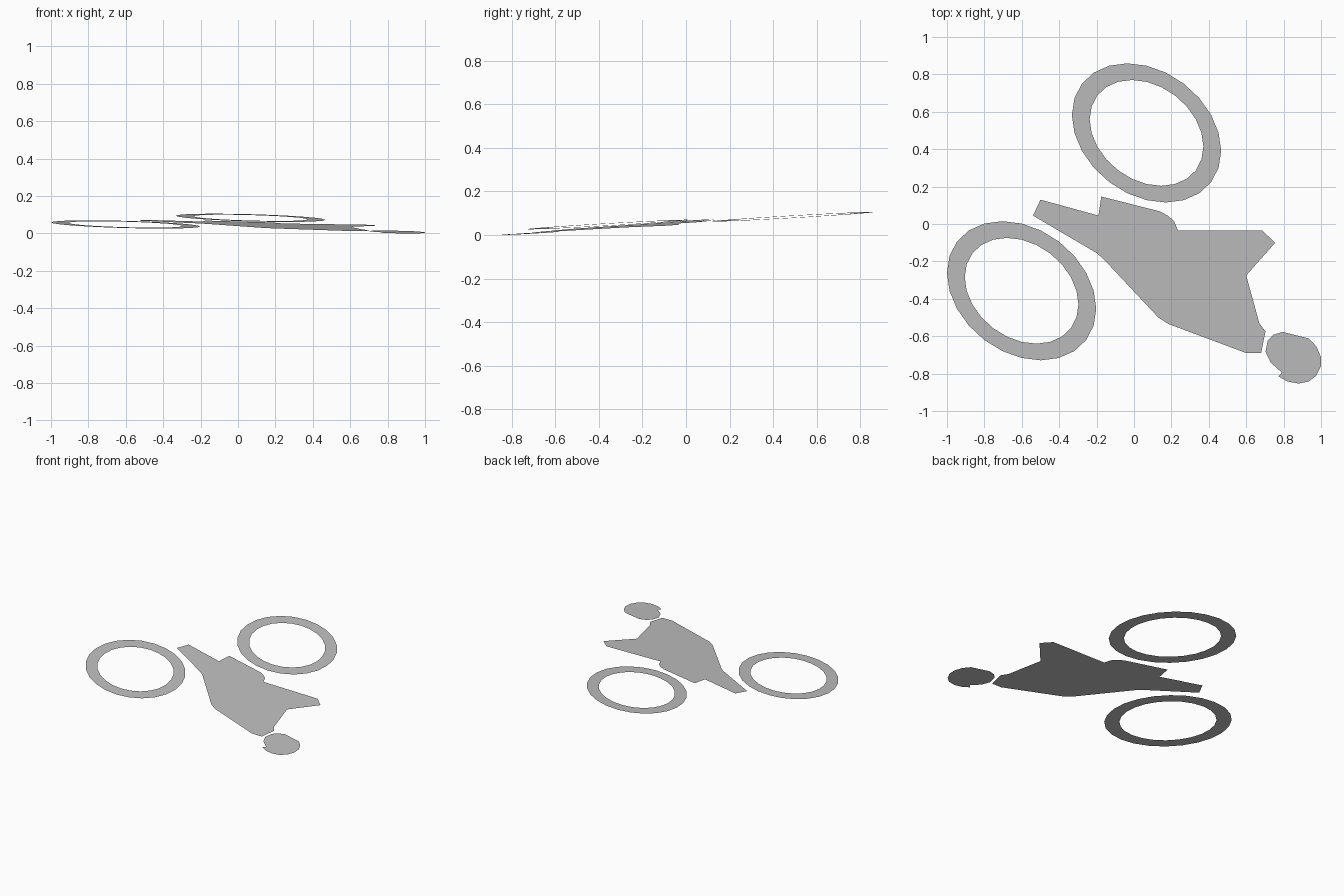
import bpy, bmesh
from math import cos, pi, radians

cube = bpy.data.objects.get("Cube")
if cube:
    bpy.data.objects.remove(cube, do_unlink=True)

grey = bpy.data.materials.new("plain grey")
grey.use_nodes = True
colour = (0.52, 0.52, 0.52, 1)
grey.diffuse_color = colour
grey.node_tree.nodes["Principled BSDF"].inputs["Base Color"].default_value = colour


def on_sheet(x, y):
    """Lift a plan point onto the gently tilted sheet."""
    return (x, y, 0.0585 - 0.0145 * x + 0.0535 * y)


def finish(name, bm):
    bm.normal_update()
    for face in bm.faces:
        if face.normal.z < 0:
            face.normal_flip()
    mesh = bpy.data.meshes.new(name)
    bm.to_mesh(mesh)
    bm.free()
    mesh.materials.append(grey)
    obj = bpy.data.objects.new(name, mesh)
    bpy.context.collection.objects.link(obj)


def plate(name, outline):
    bm = bmesh.new()
    bm.faces.new([bm.verts.new(on_sheet(x, y)) for x, y in outline])
    finish(name, bm)


def wheel(name, cx, cy, sides=24, skew=radians(105)):
    """Flat ring with a skewed oval outline."""
    bm = bmesh.new()
    rings = []
    for rx, ry in ((0.399, 0.372), (0.304, 0.283)):
        angles = [2 * pi * i / sides for i in range(sides)]
        rings.append([bm.verts.new(on_sheet(cx + rx * cos(t), cy + ry * cos(t - skew)))
                      for t in angles])
    outer, inner = rings
    for i in range(sides):
        j = (i + 1) % sides
        bm.faces.new((outer[i], outer[j], inner[j], inner[i]))
    finish(name, bm)


# Two ring wheels
wheel("back_wheel", 0.067, 0.487)
wheel("front_wheel", -0.601, -0.357)

# Body silhouette
plate("body", [
    (-0.54, 0.045), (-0.5, 0.13), (-0.19, 0.045), (-0.175, 0.147),
    (0.14, 0.067), (0.18, 0.045), (0.215, 0.015), (0.235, -0.035),
    (0.685, -0.035), (0.755, -0.1), (0.6, -0.275), (0.67, -0.53),
    (0.703, -0.575), (0.68, -0.69), (0.6, -0.69), (0.185, -0.535),
    (0.13, -0.5), (-0.165, -0.185), (-0.2, -0.155)])

# Head silhouette with a small notch
plate("head", [
    (0.795, -0.577), (0.935, -0.612), (0.975, -0.655), (0.999, -0.71),
    (0.999, -0.762), (0.975, -0.81), (0.935, -0.842), (0.88, -0.853),
    (0.82, -0.842), (0.773, -0.815), (0.79, -0.794), (0.73, -0.74),
    (0.703, -0.682), (0.715, -0.623), (0.745, -0.592)])
